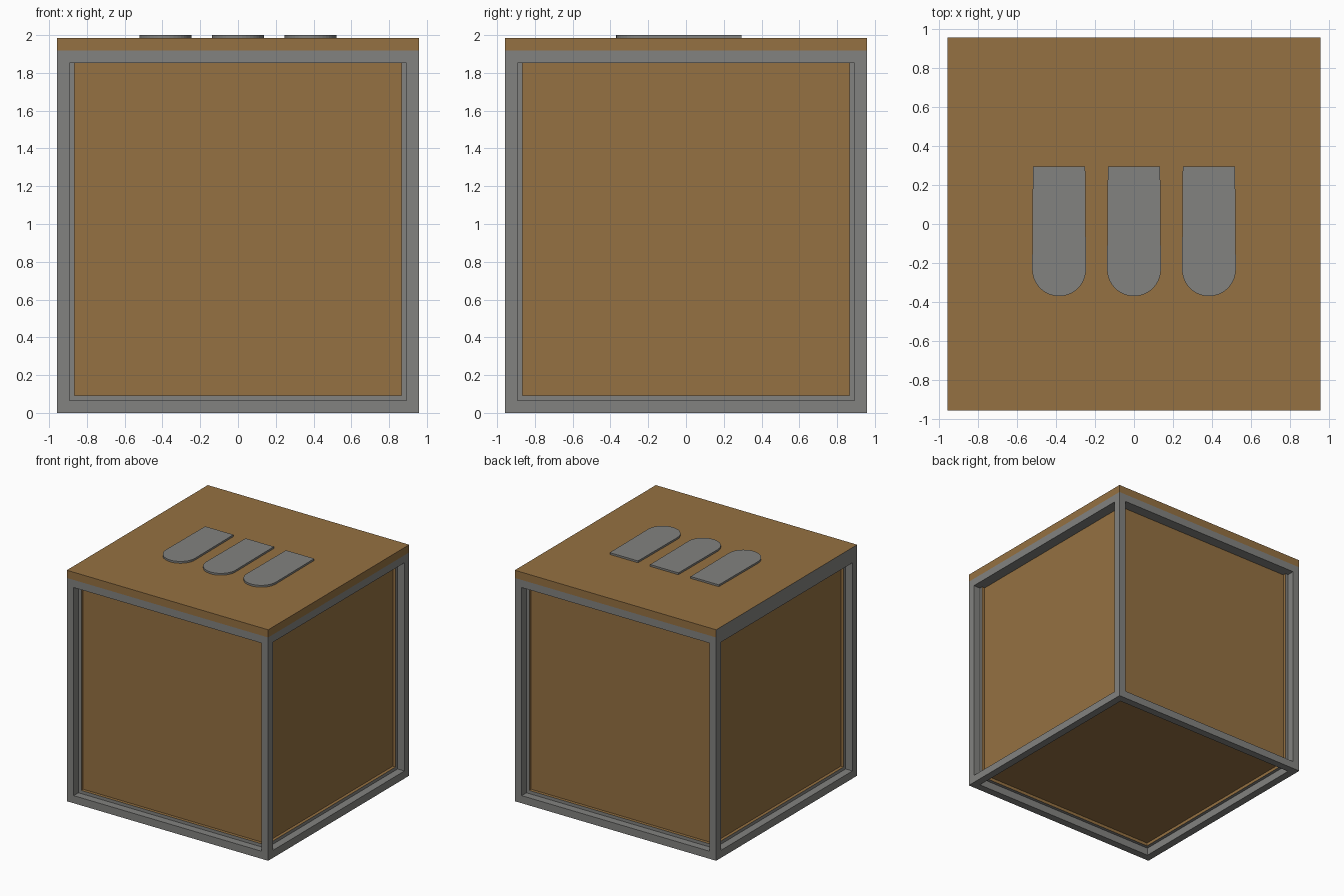
import bpy, bmesh, math

if "Cube" in bpy.data.objects:
    bpy.data.objects.remove(bpy.data.objects["Cube"])

HALF = 0.957      # half width of the crate
BODY_H = 1.918    # top of the metal frame
LID_H = 1.984     # top of the wooden lid
BEAM = 0.092      # frame beam thickness


def material(name, color):
    m = bpy.data.materials.new(name)
    m.diffuse_color = (*color, 1)
    m.use_nodes = True
    m.node_tree.nodes["Principled BSDF"].inputs["Base Color"].default_value = m.diffuse_color
    return m


wood = material("brown wood", (0.30, 0.165, 0.054))
metal = material("grey metal", (0.225, 0.225, 0.215))


def make_object(name, bm, mats):
    bm.normal_update()
    mesh = bpy.data.meshes.new(name)
    bm.to_mesh(mesh)
    bm.free()
    for m in mats:
        mesh.materials.append(m)
    ob = bpy.data.objects.new(name, mesh)
    bpy.context.collection.objects.link(ob)
    return ob


def box(z0, z1):
    bm = bmesh.new()
    bmesh.ops.create_cube(bm, size=1)
    for v in bm.verts:
        v.co.x *= 2 * HALF
        v.co.y *= 2 * HALF
        v.co.z = z0 if v.co.z < 0 else z1
    bm.normal_update()
    return bm


# Crate body: every face but the covered top gets a recessed wooden panel
bm = box(0, BODY_H)
panels = [f for f in bm.faces if f.normal.z < 0.5]
for panel in panels:
    bmesh.ops.inset_individual(bm, faces=[panel], thickness=BEAM)
    bmesh.ops.inset_individual(bm, faces=[panel], thickness=0, depth=-BEAM)
    panel.material_index = 1
make_object("crate_frame", bm, [metal, wood])

# Wooden lid, its left edge faced with metal
bm = box(BODY_H, LID_H)
for f in bm.faces:
    f.material_index = 1 if f.normal.x < -0.5 else 0
make_object("lid", bm, [wood, metal])

# Three round-ended plates on the lid
R, Y_ROUND, Y_BACK, STEPS = 0.138, -0.232, 0.295, 20
for i, x in enumerate((-0.384, 0, 0.384)):
    outline = [(x + R - 0.004, Y_BACK), (x - R + 0.004, Y_BACK)]
    for k in range(STEPS + 1):
        a = math.pi + math.pi * k / STEPS
        outline.append((x + R * math.cos(a), Y_ROUND + R * math.sin(a)))
    bm = bmesh.new()
    base = bm.faces.new([bm.verts.new((px, py, LID_H)) for px, py in outline])
    top = bmesh.ops.extrude_face_region(bm, geom=[base])
    for v in top["geom"]:
        if isinstance(v, bmesh.types.BMVert):
            v.co.z = 2.0
    bmesh.ops.recalc_face_normals(bm, faces=bm.faces)
    make_object(f"top_plate_{i + 1}", bm, [metal])
